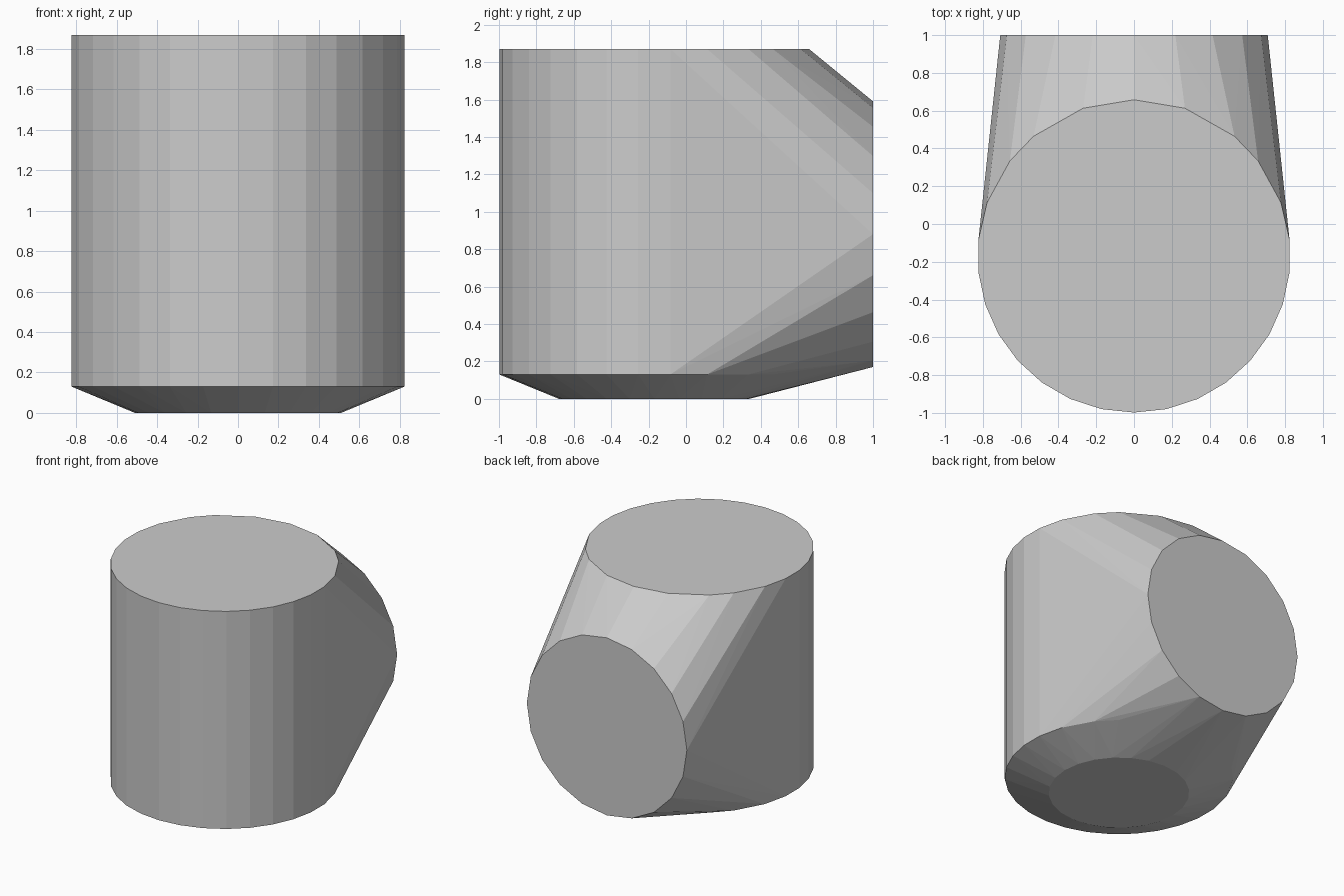
import bpy, bmesh
from math import sin, cos, radians

if "Cube" in bpy.data.objects:
    bpy.data.objects.remove(bpy.data.objects["Cube"])

CY = -0.17                       # axis of the upright barrel
bm = bmesh.new()

# Angles measured from the back (+y), coarser on the rear side, then mirrored
half = [0, 19, 40, 52.5, 70] + list(range(84, 181, 12))
uneven = half + [-a for a in half if a not in (0, 180)]
even = [i * 18 for i in range(20)]


def flat_ring(r, z, angles):
    for a in angles:
        bm.verts.new((r * sin(radians(a)), CY + r * cos(radians(a)), z))


# Top rim, lower rim and small base
flat_ring(0.828, 1.87, uneven)
flat_ring(0.828, 0.13, uneven)
flat_ring(0.51, 0.0, [i * 15 for i in range(24)])

# Upright disc at the back
for a in even:
    bm.verts.new((0.708 * sin(radians(a)), 1.0, 0.88 + 0.71 * cos(radians(a))))

# Wrap the rings in one convex skin and merge coplanar facets
res = bmesh.ops.convex_hull(bm, input=bm.verts[:])
loose = {v for v in bm.verts if not v.link_faces}
bmesh.ops.delete(bm, geom=list(loose), context='VERTS')
bmesh.ops.dissolve_limit(bm, angle_limit=radians(0.5), verts=bm.verts[:], edges=bm.edges[:])
bmesh.ops.recalc_face_normals(bm, faces=bm.faces[:])

mesh = bpy.data.meshes.new("elbow_body")
bm.to_mesh(mesh)
bm.free()
body = bpy.data.objects.new("elbow_body", mesh)
bpy.context.collection.objects.link(body)
